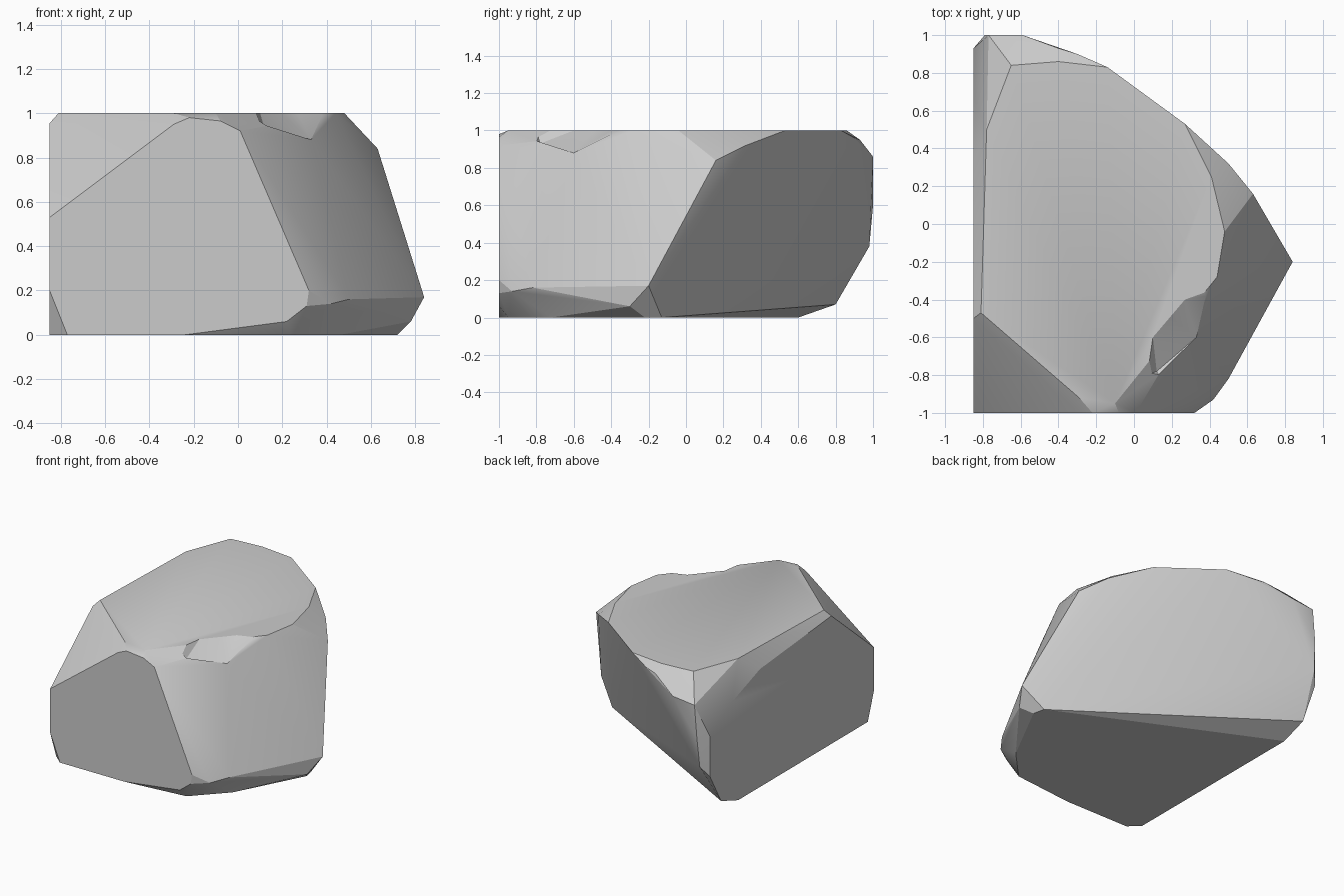
import bpy, bmesh

if "Cube" in bpy.data.objects:
    bpy.data.objects.remove(bpy.data.objects["Cube"])


def hull(name, points):
    """Closed faceted solid wrapped around a few corner points."""
    bm = bmesh.new()
    for p in points:
        bm.verts.new(p)
    res = bmesh.ops.convex_hull(bm, input=bm.verts)
    junk = set(res["geom_interior"]) | set(res["geom_unused"])
    bmesh.ops.delete(bm, geom=[v for v in junk if isinstance(v, bmesh.types.BMVert)],
                     context='VERTS')
    bmesh.ops.recalc_face_normals(bm, faces=bm.faces)
    mesh = bpy.data.meshes.new(name)
    bm.to_mesh(mesh)
    bm.free()
    ob = bpy.data.objects.new(name, mesh)
    bpy.context.collection.objects.link(ob)
    return ob


def at_z(z, *xy):
    return [(x, y, z) for x, y in xy]


def at_y(y, *xz):
    return [(x, y, z) for x, z in xz]


# flat top and flat underside
top = at_z(1, (-.78, .5), (-.65, .84), (-.4, .86), (-.14, .83), (.27, .53), (.41, .25),
           (.48, -.04), (.44, -.28), (-.1, -.95), (-.29, -.92), (-.81, -.47))
bottom = at_z(0, (-.85, .6), (-.85, -.93), (-.77, -1), (-.24, -1), (.24, -.95),
              (.46, -.72), (.72, -.22), (.7, -.13))

# flat front face
front = at_y(-1, (-.85, .53), (-.29, .95), (-.22, .98), (-.08, .965), (.01, .92),
             (.01, .76), (.32, .2), (.31, .13), (.22, .06), (-.85, .2))

# right flank, back rim and left edge
right = [(.5, .32, .92), (.63, .16, .84), (.84, -.2, .17), (.78, -.3, .06),
         (.53, -.74, .15), (.5, -.82, .16), (.42, -.93, .14),
         (.33, -.6, .88), (.12, -.78, .93)]
back = [(-.3, .9, .96), (-.4, .93, .95), (-.59, 1, .86), (-.77, 1, .84), (-.79, 1, .6),
        (-.8, .98, .38)]
left = [(-.85, -.5, .955), (-.85, .34, .88), (-.85, .67, .76), (-.85, .93, .6),
        (-.85, .93, .3), (-.85, .8, .07)]

rock = hull("boulder", top + bottom + front + right + back + left)

# chipped notch on the front right of the top rim
chip = hull("chip_cutter", [(.41, -.35, 1), (.27, -.4, 1), (.1, -.6, 1), (.07, -.8, 1),
                            (.33, -.6, .88), (.12, -.78, .93), (.55, -.7, 1.1),
                            (.25, -1, 1.1), (.3, -.45, 1.1)])
chip.hide_render = True
chip.hide_viewport = False
cut = rock.modifiers.new("chip", 'BOOLEAN')
cut.operation = 'DIFFERENCE'
cut.solver = 'EXACT'
cut.object = chip

# bake the cut, remove the helper and keep crisp edges
bpy.ops.object.select_all(action='DESELECT')
rock.select_set(True)
bpy.context.view_layer.objects.active = rock
bpy.ops.object.modifier_apply(modifier=cut.name)
bpy.data.objects.remove(chip)
bpy.ops.object.shade_smooth_by_angle(angle=0.35)
